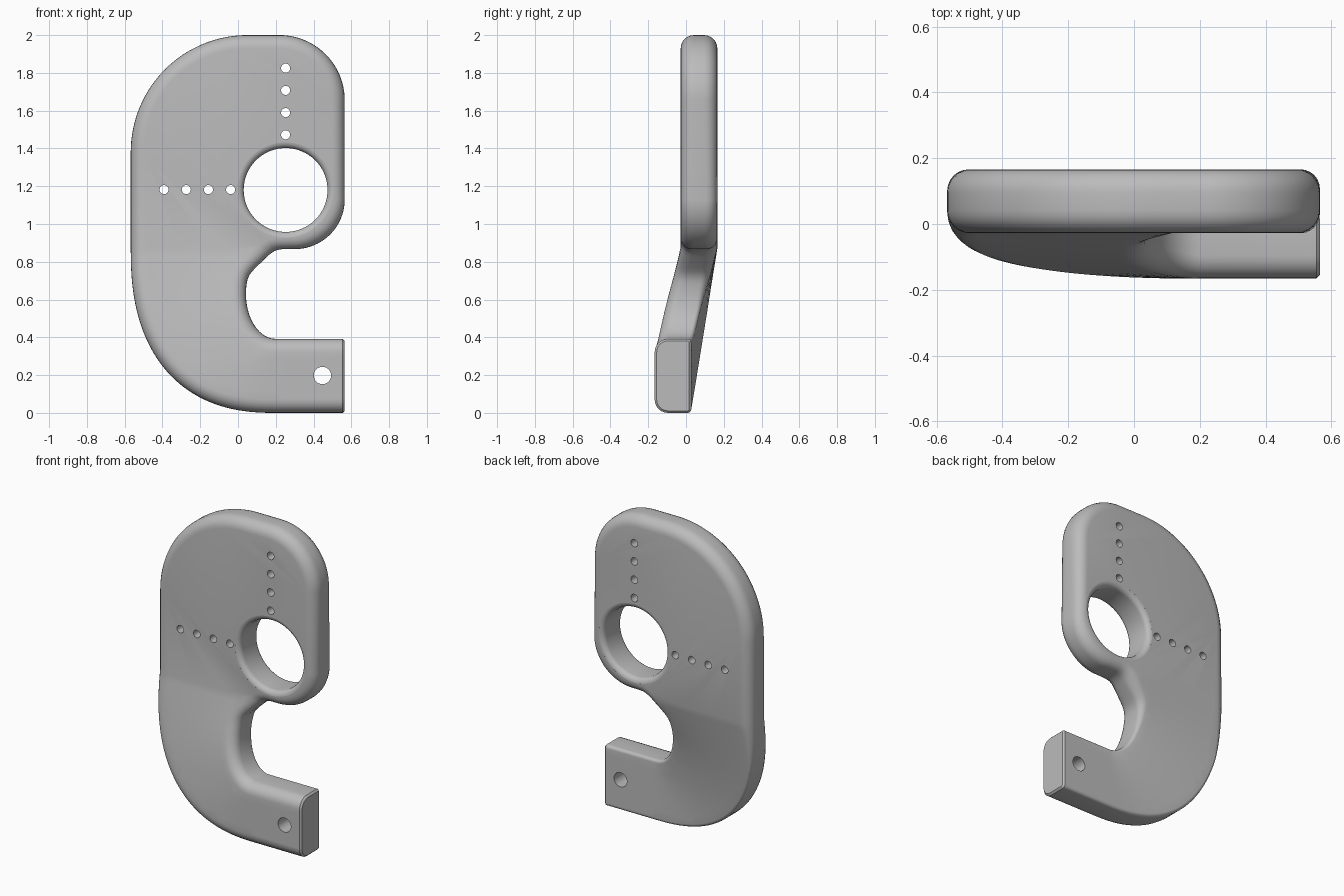
import bpy, bmesh, math
from mathutils import Vector, Matrix
from mathutils.geometry import delaunay_2d_cdt

if "Cube" in bpy.data.objects:
    bpy.data.objects.remove(bpy.data.objects["Cube"], do_unlink=True)

Y0, Y1, SHIFT = -0.028, 0.166, -0.138     # plate faces and forward offset of the arm
HOLE, HOLE_R, FILLET = Vector((0.252, 1.18)), 0.222, 0.033
BEND_Z, POWER = 0.87, 2.4
STEPS = 6

grey = bpy.data.materials.new("plain_grey")
grey.use_nodes = True
grey.diffuse_color = (0.5, 0.5, 0.5, 1)
grey.node_tree.nodes["Principled BSDF"].inputs["Base Color"].default_value = (0.5, 0.5, 0.5, 1)


def arc(cx, cz, rx, rz, a0, a1, n, power=2):
    """Points on an ellipse or superellipse arc."""
    pts = []
    for i in range(n + 1):
        a = math.radians(a0 + (a1 - a0) * i / n)
        c, s = math.cos(a), math.sin(a)
        e = 2 / power
        pts.append(Vector((cx + rx * math.copysign(abs(c) ** e, c),
                           cz + rz * math.copysign(abs(s) ** e, s))))
    return pts


def clamp(v):
    return max(0.0, min(1.0, v))


# Outline, counter-clockwise from the arm end
outline = [Vector((0.7, 0)), Vector((0.7, 0.392))]
outline += arc(0.2, 0.63, 0.158, 0.238, 270, 162, 20)
outline += [Vector(p) for p in ((0.059, 0.727), (0.074, 0.748), (0.095, 0.77), (0.155, 0.828),
                                (0.172, 0.843), (0.19, 0.855), (0.21, 0.863), (0.235, 0.867))]
outline += arc(0.3, 1.13, 0.265, 0.263, -90, 0, 20)
outline += arc(0.22, 1.655, 0.345, 0.345, 0, 90, 24)
outline += arc(0.05, 1.38, 0.618, 0.62, 90, 180, 32)
outline += arc(0.2, BEND_Z, 0.768, BEND_Z, 180, 270, 40, POWER)


def inward(i):
    """Mitred inward normal of the outline."""
    p, q, r = outline[i - 1], outline[i], outline[(i + 1) % len(outline)]
    d, e = (q - p).normalized(), (r - q).normalized()
    m, n = Vector((-d.y, d.x)), Vector((-e.y, e.x))
    return (m + n) / (1 + m.dot(n))


def bend(x, z):
    """0 on the upper plate, 1 on the arm, ruled between inner and outer edge."""
    if z >= BEND_Z:
        return 0.0
    if x >= 0.2:
        return clamp((BEND_Z - z) / 0.48)if z > 0.5 else 1.0
    lo, hi = 0.0, 1.0
    for _ in range(24):
        f = (lo + hi) / 2
        ix, iz = 0.2 - 0.155 * math.sin(math.pi * f), BEND_Z - 0.48 * f
        ox = 0.2 - 0.768 * (1 - f ** POWER) ** (1 / POWER)
        oz = BEND_Z * (1 - f)
        if (ox - ix) * (z - iz) - (oz - iz) * (x - ix) > 0:
            lo = f
        else:
            hi = f
    return (lo + hi) / 2


# Plate rim: stacked rings with rounded edges
bm = bmesh.new()
normals = [inward(i) for i in range(len(outline))]
rings = []
for side in (0, 1):
    for k in range(STEPS + 1):
        a = (k if side else STEPS - k) / STEPS * math.pi / 2
        ring = []
        for p, n in zip(outline, normals):
            r = min(0.07, 0.62 * ((p - HOLE).length - HOLE_R))
            if side:
                r = min(r, 0.02 + 0.05 * clamp((p.y - 0.55) / 0.35))
            q = p + n * r * (1 - math.cos(a))
            rise = r * (1 - math.sin(a))
            ring.append(bm.verts.new((q.x, Y1 - rise if side else Y0 + rise, q.y)))
        rings.append(ring)
for a, b in zip(rings, rings[1:]):
    for i in range(len(a)):
        bm.faces.new((a[i - 1], a[i], b[i], b[i - 1]))


def fill_face(ring, y):
    """Fill a ring with triangles over a grid, so the lower half can bend."""
    border = [Vector((v.co.x, v.co.z)) for v in ring]
    count = len(border)
    grid = [Vector((0.2 - 0.042 * i, BEND_Z - 0.042 * j)) for i in range(-9, 19) for j in range(21)]
    grid = [g for g in grid if min((g - b).length for b in border) > 0.02 and abs(g.y - border[1].y) > 0.012]
    edges = [(i, (i + 1) % count) for i in range(count)]
    co, _, faces, origin, _, _ = delaunay_2d_cdt(border + grid, edges, [], 1, 1e-6)
    verts = {}
    for face in faces:
        for i in face:
            if i not in verts:
                known = [o for o in origin[i] if o < count]
                verts[i] = ring[known[0]] if known else bm.verts.new((co[i].x, y, co[i].y))
        bm.faces.new([verts[i] for i in face])


fill_face(rings[0], Y0)
fill_face(rings[-1], Y1)
for v in bm.verts:
    v.co.y += SHIFT * bend(v.co.x, v.co.z)

# Flat arm end with a small chamfer
low = [f for f in bm.faces if f.calc_center_median().z < 0.6]
geom = list({v for f in low for v in f.verts}) + list({e for f in low for e in f.edges}) + low
res = bmesh.ops.bisect_plane(bm, geom=geom, dist=1e-5, plane_co=(0.554, 0, 0),
                             plane_no=(1, 0, 0), clear_outer=True)
rim = [e for e in res["geom_cut"] if isinstance(e, bmesh.types.BMEdge)]
end = bmesh.ops.holes_fill(bm, edges=rim, sides=0)["faces"]
bmesh.ops.recalc_face_normals(bm, faces=bm.faces[:])
bmesh.ops.inset_individual(bm, faces=end, thickness=0.011, depth=0.011)
bmesh.ops.recalc_face_normals(bm, faces=bm.faces[:])


def make_object(name, mesh_bm):
    me = bpy.data.meshes.new(name)
    mesh_bm.to_mesh(me)
    mesh_bm.free()
    me.materials.append(grey)
    ob = bpy.data.objects.new(name, me)
    bpy.context.collection.objects.link(ob)
    return ob


plate = make_object("bent_hook_plate", bm)

# Cutter: large hole flaring at both faces
cb = bmesh.new()
profile = []
for k in range(7):
    a = math.radians(85 - 85 * k / 6)
    profile.append((HOLE_R + FILLET * (1 - math.cos(a)), Y0 + FILLET * (1 - math.sin(a))))
profile.insert(0, (profile[0][0], Y0 - 0.05))
profile += [(r, Y0 + Y1 - y) for r, y in reversed(profile)]
loops = [[cb.verts.new((p.x, y, p.y)) for p in arc(*HOLE, r, r, 0, 360, 64)[:-1]] for r, y in profile]
for a, b in zip(loops, loops[1:]):
    for i in range(64):
        cb.faces.new((a[i - 1], a[i], b[i], b[i - 1]))
cb.faces.new(loops[0])
cb.faces.new(loops[-1])

# Cutter: small through holes
drills = [(0.252, 1.472 + 0.1177 * i, 0.024) for i in range(4)]
drills += [(-0.039 - 0.1175 * i, 1.182, 0.024) for i in range(4)]
drills.append((0.447, 0.198, 0.046))
for x, z, r in drills:
    bmesh.ops.create_cone(cb, cap_ends=True, segments=24, radius1=r, radius2=r, depth=0.8,
                          matrix=Matrix.Translation((x, 0, z)) @ Matrix.Rotation(math.pi / 2, 4, "X"))
bmesh.ops.recalc_face_normals(cb, faces=cb.faces[:])
cutter = make_object("hole_cutter", cb)
cutter.hide_render = True

mod = plate.modifiers.new("holes", "BOOLEAN")
mod.operation, mod.solver, mod.object = "DIFFERENCE", "EXACT", cutter
graph = bpy.context.evaluated_depsgraph_get()
final = bpy.data.meshes.new_from_object(plate.evaluated_get(graph))
plate.modifiers.clear()
plate.data = final
bpy.data.objects.remove(cutter, do_unlink=True)

bpy.ops.object.select_all(action="DESELECT")
plate.select_set(True)
bpy.context.view_layer.objects.active = plate
bpy.ops.object.shade_smooth_by_angle(angle=math.radians(35))
